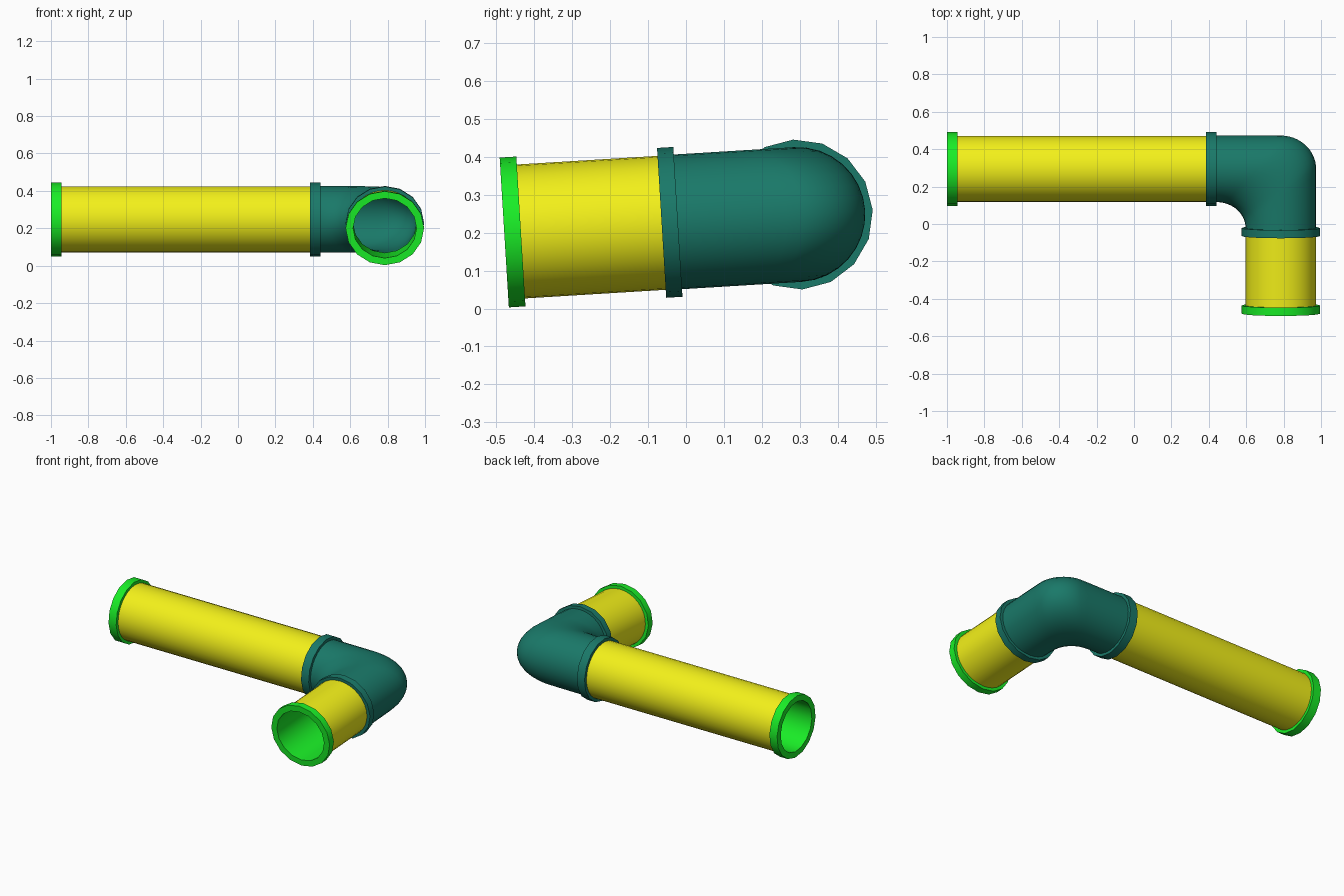
import bpy, bmesh
from math import sin, cos, pi, radians

if "Cube" in bpy.data.objects:
    bpy.data.objects.remove(bpy.data.objects["Cube"])

def material(name, rgb):
    m = bpy.data.materials.new(name)
    m.diffuse_color = (*rgb, 1)
    m.use_nodes = True
    m.node_tree.nodes["Principled BSDF"].inputs["Base Color"].default_value = m.diffuse_color
    return m

YELLOW = material("yellow", (0.9, 0.88, 0.01))
GREEN = material("green", (0.01, 0.85, 0.02))
TEAL = material("teal", (0.01, 0.19, 0.14))
STRETCH = 1.06   # the short arm is slightly wider sideways

def loft(name, rings, sides, mat):
    """Skin elliptical rings (cx, cy, ux, uy, half_height) into a closed tube."""
    bm = bmesh.new()
    loops = []
    for cx, cy, ux, uy, h in rings:
        loops.append([bm.verts.new((cx + ux * cos(a), cy + uy * cos(a), h * sin(a)))
                      for a in (2 * pi * i / sides for i in range(sides))])
    for k, a in enumerate(loops):
        b = loops[(k + 1) % len(loops)]
        for i in range(sides):
            j = (i + 1) % sides
            bm.faces.new((a[i], a[j], b[j], b[i]))
    bmesh.ops.recalc_face_normals(bm, faces=bm.faces)
    me = bpy.data.meshes.new(name)
    bm.to_mesh(me)
    bm.free()
    ob = bpy.data.objects.new(name, me)
    bpy.context.collection.objects.link(ob)
    me.materials.append(mat)
    # the whole fitting leans slightly, so the short arm dips at the front
    ob.location = (0.785, 0.295, 0.248)
    ob.rotation_euler.x = radians(3.5)
    bpy.context.view_layer.objects.active = ob
    ob.select_set(True)
    bpy.ops.object.shade_smooth_by_angle(angle=radians(35))
    ob.select_set(False)

def long_ring(d, r):
    return (-d, 0, 0, r, r)

def short_ring(d, r):
    return (0, -d, r * STRETCH, 0, r)

# The two arms: collar start, collar end, flange start, flange end
for arm, ring, c0, c1, f0, f1 in (("long", long_ring, 0.345, 0.40, 1.73, 1.785),
                                  ("short", short_ring, 0.317, 0.36, 0.732, 0.776)):
    def lathe(name, profile, sides, mat):
        loft(f"{arm}_{name}", [ring(d, r) for d, r in profile], sides, mat)
    # pipe wall
    lathe("pipe", [(c0, 0.177), (f1 - 0.01, 0.177), (f1 - 0.01, 0.168), (c0, 0.168)], 32, YELLOW)
    # end flange with inner liner
    lathe("flange", [(f1, 0.198), (f0, 0.198), (f0, 0.166), (c0, 0.166),
                     (c0, 0.16), (f1, 0.16)], 16, GREEN)
    # elbow collar
    lathe("collar", [(c0, 0.198), (c1, 0.198), (c1, 0.17), (c0, 0.17)], 16, TEAL)

# Elbow: outer side runs straight round a rounded corner, inner side is a fillet
def elbow_rings(r, steps=20):
    rx = r * STRETCH
    rings = []
    for k in range(steps + 1):
        t = k / steps
        s = min(max((t - 0.22) / 0.56, 0), 1) * pi / 2
        ox = rx * sin(s) - 0.345 * max(0, 1 - t / 0.22)
        oy = r * cos(s) - 0.317 * max(0, (t - 0.78) / 0.22)
        ix = -0.345 + (0.345 - rx) * sin(t * pi / 2)
        iy = -0.317 + (0.317 - r) * cos(t * pi / 2)
        rings.append(((ox + ix) / 2, (oy + iy) / 2, (ox - ix) / 2, (oy - iy) / 2, r))
    return rings

loft("elbow", elbow_rings(0.178) + elbow_rings(0.162)[::-1], 32, TEAL)
